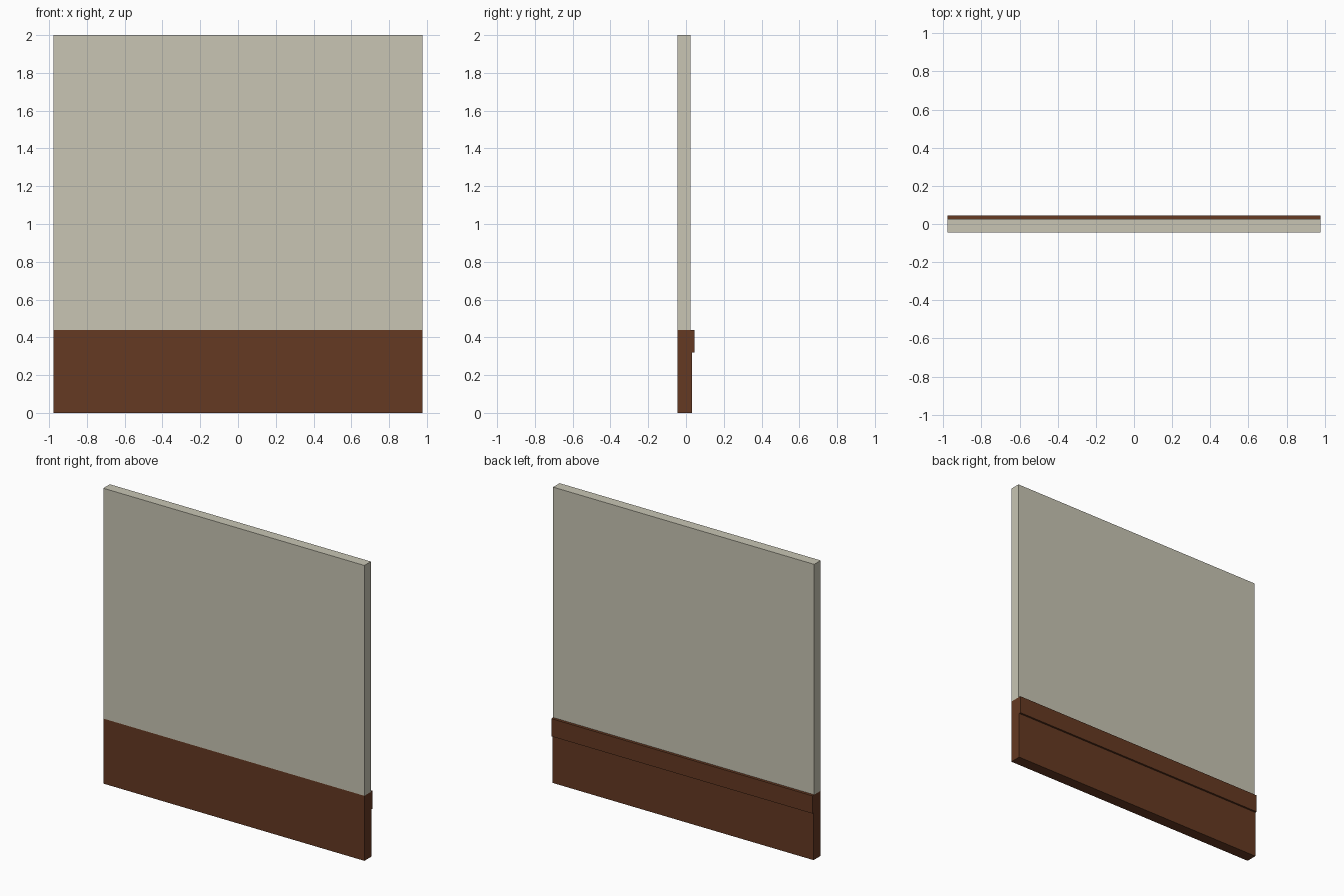
import bpy, bmesh

if "Cube" in bpy.data.objects:
    bpy.data.objects.remove(bpy.data.objects["Cube"])

HALF = 0.978            # half the wall length
FRONT = -0.0445         # shared flush front plane


def material(name, rgb):
    m = bpy.data.materials.new(name)
    m.diffuse_color = (*rgb, 1)
    m.use_nodes = True
    m.node_tree.nodes["Principled BSDF"].inputs["Base Color"].default_value = m.diffuse_color
    return m


def extrude_profile(name, profile, mat):
    """Extrude a closed (y, z) outline along the wall length."""
    bm = bmesh.new()
    face = bm.faces.new([bm.verts.new((-HALF, y, z)) for y, z in profile])
    ext = bmesh.ops.extrude_face_region(bm, geom=[face])
    verts = [g for g in ext["geom"] if isinstance(g, bmesh.types.BMVert)]
    bmesh.ops.translate(bm, verts=verts, vec=(2 * HALF, 0, 0))
    bmesh.ops.recalc_face_normals(bm, faces=bm.faces)
    mesh = bpy.data.meshes.new(name)
    bm.to_mesh(mesh)
    bm.free()
    mesh.materials.append(mat)
    obj = bpy.data.objects.new(name, mesh)
    bpy.context.collection.objects.link(obj)
    return obj


plaster = material("pale plaster", (0.578, 0.558, 0.456))
wood = material("dark brown wood", (0.130, 0.041, 0.016))

# Plain upper wall
extrude_profile("wall_panel", [(FRONT, 0.44), (0.025, 0.44), (0.025, 2.0), (FRONT, 2.0)], plaster)

# Wooden wainscot with a thicker rail along its top on the back side
extrude_profile("wainscot", [(FRONT, 0), (0.032, 0), (0.032, 0.32), (0.0445, 0.32),
                             (0.0445, 0.44), (FRONT, 0.44)], wood)
